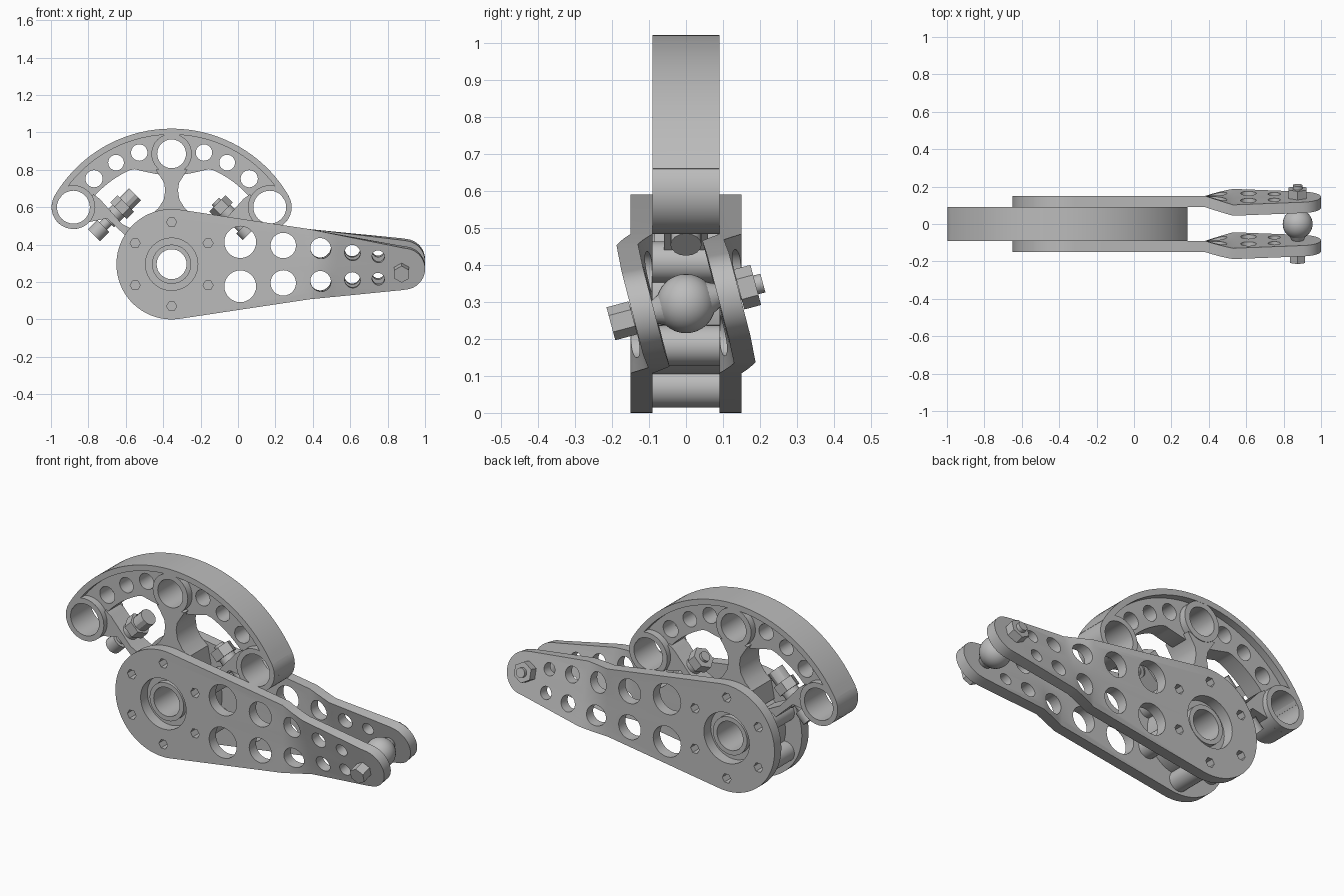
import bpy, bmesh, math
from mathutils import Vector, Matrix

if "Cube" in bpy.data.objects:
    bpy.data.objects.remove(bpy.data.objects["Cube"])

CX, CZ = -0.355, 0.295          # pivot centre
TILT = math.radians(15)         # twist of the fork tips
metal = bpy.data.materials.new("grey metal")
metal.diffuse_color = (0.5, 0.5, 0.5, 1)
metal.use_nodes = True
metal.node_tree.nodes["Principled BSDF"].inputs["Base Color"].default_value = metal.diffuse_color


def add(name, bm):
    bmesh.ops.recalc_face_normals(bm, faces=bm.faces)
    me = bpy.data.meshes.new(name)
    bm.to_mesh(me)
    bm.free()
    me.materials.append(metal)
    ob = bpy.data.objects.new(name, me)
    bpy.context.collection.objects.link(ob)
    return ob


def arc(x, z, r, a0=0, a1=360, n=32):
    """Points on an arc in degrees; a full circle leaves out the repeated end."""
    steps = n if abs(a1 - a0) == 360 else n + 1
    return [(x + r * math.cos(math.radians(a0 + (a1 - a0) * i / n)),
             z + r * math.sin(math.radians(a0 + (a1 - a0) * i / n))) for i in range(steps)]


def plate_mesh(outline, holes, half, y=0):
    """Flat part in the xz plane with holes, as a bmesh."""
    cu = bpy.data.curves.new("profile", 'CURVE')
    cu.dimensions, cu.fill_mode, cu.extrude = '2D', 'BOTH', half
    for pts in [outline] + holes:
        sp = cu.splines.new('POLY')
        sp.points.add(len(pts) - 1)
        for p, q in zip(sp.points, pts):
            p.co = (q[0], q[1], 0, 1)
        sp.use_cyclic_u = True
    tmp = bpy.data.objects.new("profile", cu)
    bpy.context.collection.objects.link(tmp)
    me = bpy.data.meshes.new_from_object(tmp.evaluated_get(bpy.context.evaluated_depsgraph_get()))
    bm = bmesh.new()
    bm.from_mesh(me)
    bpy.data.objects.remove(tmp)
    bpy.data.curves.remove(cu)
    bpy.data.meshes.remove(me)
    bmesh.ops.remove_doubles(bm, verts=bm.verts, dist=1e-5)
    bm.transform(Matrix.Translation((0, y, 0)) @ Matrix.Rotation(math.pi / 2, 4, 'X'))
    return bm


def flat(name, outline, holes, half):
    return add(name, plate_mesh(outline, holes, half))


def rod(name, p0, p1, r0, r1=None, n=24):
    """Cylinder or cone between two points."""
    p0, p1 = Vector(p0), Vector(p1)
    d = p1 - p0
    bm = bmesh.new()
    bmesh.ops.create_cone(bm, cap_ends=True, segments=n, radius1=r0,
                          radius2=r0 if r1 is None else r1, depth=d.length)
    bm.transform(Matrix.Translation((p0 + p1) / 2) @ d.to_track_quat('Z', 'Y').to_matrix().to_4x4())
    return add(name, bm)


def bend(co):
    """Lean the fork tip sideways while its side outline stays nearly straight."""
    t = TILT * min(1, max(0, (co[0] - 0.38) / 0.15))
    lift = 0.17 * min(1, max(0, (co[0] - 0.38) / 0.5))
    y, z = co[1], co[2] - CZ
    return Vector((co[0], y * math.cos(t) - z * math.sin(t), co[2] + y * lift))


# Fork side plates: tapered, drilled and leaned toward the tip
TX, TR, HR = 0.89, 0.11, 0.295
a = math.degrees(math.acos((HR - TR) / (TX - CX)))
bolt_circle = arc(CX, CZ, 0.225, 30, 390, 6)
for side, label in ((-1, "front"), (1, "back")):
    outline = arc(CX, CZ, HR, a, 360 - a, 48) + arc(TX, CZ, TR, -a, a, 20)
    holes = [arc(CX, CZ, 0.14, n=40)] + [arc(x, z, 0.027, n=6) for x, z in bolt_circle]
    for x, up, r in ((0.012, 0.118, 0.085), (0.242, 0.1, 0.068), (0.442, 0.088, 0.055),
                     (0.612, 0.073, 0.042), (0.75, 0.06, 0.033)):
        holes += [arc(x, CZ + s * up, r, n=28) for s in (-1, 1)]
    bm = plate_mesh(outline, holes, 0.03, side * 0.12)
    for x in (0.38, 0.41, 0.44, 0.47, 0.50, 0.53, 0.88):
        bmesh.ops.bisect_plane(bm, geom=bm.verts[:] + bm.edges[:] + bm.faces[:],
                               plane_co=(x, 0, 0), plane_no=(1, 0, 0))
    for v in bm.verts:
        v.co = bend(v.co)
    add(label + "_fork_plate", bm)

# Hub between the plates, bearing sleeve and spacer bosses
flat("hub", arc(CX, CZ, 0.195, n=48), [arc(CX, CZ, 0.08)], 0.09)
flat("bearing_sleeve", arc(CX, CZ, 0.105), [arc(CX, CZ, 0.08)], 0.12)
for x, z in bolt_circle:
    rod("spacer_boss", (x, -0.09, z), (x, 0.09, z), 0.055)

# Ball joint with its tilted pin, head and nut
JX = 0.875
bm = bmesh.new()
bmesh.ops.create_uvsphere(bm, u_segments=32, v_segments=16, radius=0.08)
bm.transform(Matrix.Translation((JX, 0, CZ)))
add("joint_ball", bm)


def pin(name, y0, y1, r0, r1=None, n=24):
    ends = [(JX, y * math.cos(TILT), CZ + y * math.sin(TILT)) for y in (y0, y1)]
    rod(name, *ends, r0, r1, n)


pin("joint_pin", -0.2, 0.215, 0.026)
pin("joint_pin_head", -0.21, -0.148, 0.046, n=6)
pin("joint_nut", 0.148, 0.195, 0.056, n=6)
pin("front_cone_spacer", -0.092, -0.055, 0.03, 0.05)
pin("back_cone_spacer", 0.055, 0.092, 0.05, 0.03)

# Rocker arch web with round lightening holes
EX, EZ, ER, RO = 0.525, 0.305, 0.117, 0.725
a0 = math.degrees(math.atan2(EZ, EX))


def mirror(pts):
    return [(2 * CX - x, z) for x, z in pts]


def inner(deg):
    dip = 0.075 * max(0, 1 - ((deg - 90) / 22) ** 2)
    return arc(CX, CZ, 0.55 - dip, deg, deg + 1, 1)[0]


cap = arc(CX + EX, CZ + EZ, ER, a0, a0 - 237, 24)
top = arc(CX, CZ, RO, a0, 180 - a0, 36)
under = [inner(a0 + 12 + (180 - 2 * a0 - 24) * i / 36) for i in range(37)]
outline = top[1:-1] + mirror(cap) + under[::-1] + cap[::-1]
end_holes = [arc(CX + s * EX, CZ + EZ, 0.088, n=32) for s in (-1, 1)]
holes = end_holes + [arc(CX, 0.885, 0.077)]
for dx, z, r in ((0.173, 0.892, 0.044), (0.297, 0.838, 0.042), (0.415, 0.752, 0.046)):
    holes += [arc(CX + s * dx, z, r, n=24) for s in (-1, 1)]
flat("rocker_web", outline, holes, 0.05)

# Full-width rim, end eyes and crown eye
flat("rocker_rim", top + arc(CX, CZ, 0.693, 180 - a0, a0, 36), [], 0.09)
for s, hole in zip((-1, 1), end_holes):
    flat("end_eye", arc(CX + s * EX, CZ + EZ, ER), [hole], 0.09)
flat("crown_eye", arc(CX, 0.885, 0.108), [arc(CX, 0.885, 0.077)], 0.089)

# Central stem flaring into the hub and the crown
half = [(0.13, 0.46), (0.11, 0.56), (0.07, 0.595), (0.042, 0.64), (0.034, 0.69),
        (0.04, 0.73), (0.065, 0.77), (0.085, 0.8)]
stem = [(CX + w, z) for w, z in half] + [(CX, 0.804)]
flat("stem", stem + mirror(stem[:-1])[::-1], [], 0.085)

# Side struts from hub to the end eyes, each with a cross bolt
strut = [(-0.54, 0.39), (-0.70, 0.54), (-0.80, 0.52), (-0.79, 0.56), (-0.79, 0.63),
         (-0.775, 0.67), (-0.74, 0.645), (-0.62, 0.51), (-0.50, 0.45)]
left_bolt = (("bolt_shaft", -0.15, 0.15, 0.028, 20), ("bolt_foot", -0.155, -0.085, 0.045, 16),
             ("bolt_nut", 0.03, 0.085, 0.062, 6), ("bolt_collar", -0.05, 0.03, 0.045, 20),
             ("bolt_head", 0.085, 0.155, 0.045, 12))
right_bolt = (("bolt_shaft", -0.13, 0.1, 0.028, 20), ("bolt_foot", -0.15, -0.1, 0.042, 16),
              ("bolt_nut", 0.03, 0.085, 0.062, 6), ("bolt_collar", -0.05, 0.03, 0.045, 20))
for label, flip, parts in (("left", False, left_bolt), ("right", True, right_bolt)):
    flat(label + "_strut", mirror(strut) if flip else strut, [], 0.06)
    for part, t0, t1, r, n in parts:
        ends = [(-0.66 + t * 0.707, 0.56 + t * 0.707) for t in (t0, t1)]
        ends = mirror(ends) if flip else ends
        rod(label + "_" + part, *[(x, 0, z) for x, z in ends], r, n=n)

# Smooth curved walls, keep edges sharp
bpy.ops.object.select_all(action='SELECT')
bpy.context.view_layer.objects.active = bpy.context.collection.objects[0]
bpy.ops.object.shade_smooth_by_angle(angle=math.radians(30))
